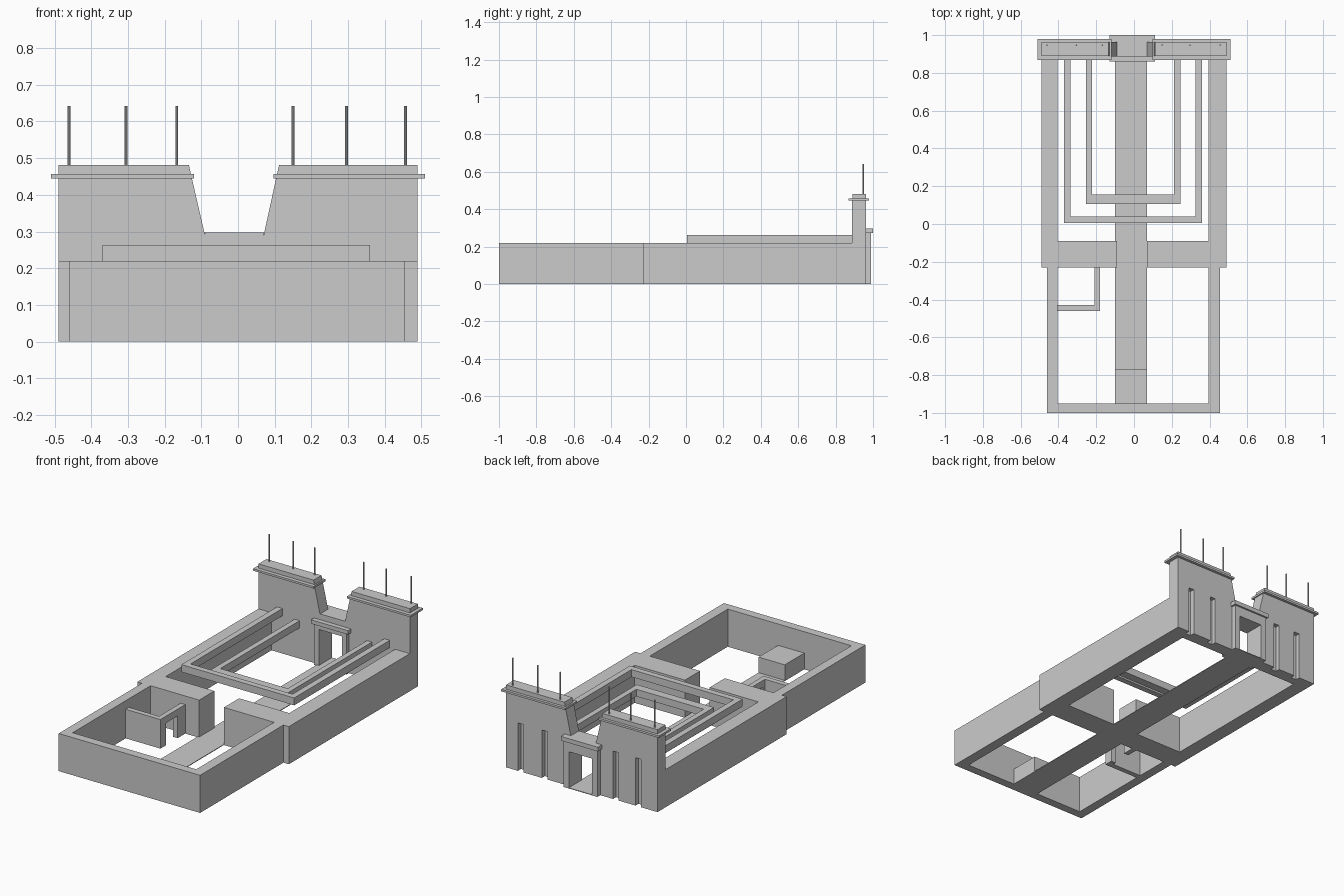
import bpy, bmesh

if "Cube" in bpy.data.objects:
    bpy.data.objects.remove(bpy.data.objects["Cube"])


def box(name, x0, x1, y0, y1, z0, z1):
    return prism(name, [(x0, z0), (x1, z0), (x1, z1), (x0, z1)], y0, y1)


def prism(name, profile, y0, y1):
    """Extrude an XZ outline along y."""
    bm = bmesh.new()
    f = bm.faces.new([bm.verts.new((x, y0, z)) for x, z in profile])
    ext = bmesh.ops.extrude_face_region(bm, geom=[f])
    verts = [g for g in ext["geom"] if isinstance(g, bmesh.types.BMVert)]
    bmesh.ops.translate(bm, verts=verts, vec=(0, y1 - y0, 0))
    bmesh.ops.recalc_face_normals(bm, faces=bm.faces)
    me = bpy.data.meshes.new(name)
    bm.to_mesh(me)
    bm.free()
    ob = bpy.data.objects.new(name, me)
    bpy.context.collection.objects.link(ob)
    return ob


def cut(target, cutter):
    cutter.hide_render = True
    cutter.hide_viewport = False
    cutter.display_type = 'WIRE'
    m = target.modifiers.new("cut", 'BOOLEAN')
    m.object = cutter
    m.solver = 'EXACT'
    bpy.context.view_layer.objects.active = target
    bpy.ops.object.modifier_apply(modifier=m.name)
    bpy.data.objects.remove(cutter, do_unlink=True)


def portal(name, x0, x1, y0, y1, top, jamb, door_top):
    """Door frame: two jambs and a lintel in one outline."""
    a, b = x0 + jamb, x1 - jamb
    return prism(name, [(x0, 0), (a, 0), (a, door_top), (b, door_top),
                        (b, 0), (x1, 0), (x1, top), (x0, top)], y0, y1)


H = 0.22

# Central path and altar block
box("path", -0.10, 0.07, -1.0, 0.99, 0, 0.004)
box("altar", -0.10, 0.07, -0.95, -0.77, 0, 0.095)

# Enclosure walls
box("court_wall_left", -0.49, -0.405, -0.23, 0.89, 0, H)
box("court_wall_right", 0.395, 0.49, -0.23, 0.89, 0, H)
box("sanctuary_wall_left", -0.46, -0.405, -1.0, -0.23, 0, H)
box("sanctuary_wall_right", 0.395, 0.455, -1.0, -0.23, 0, H)
box("front_wall", -0.405, 0.395, -1.0, -0.95, 0, H)
box("cross_wall_left", -0.405, -0.09, -0.23, -0.09, 0, H)
box("cross_wall_right", 0.07, 0.395, -0.23, -0.09, 0, H)

# Small side chamber with a doorway
box("chamber_front_wall", -0.405, -0.18, -0.46, -0.43, 0, 0.17)
side = box("chamber_side_wall", -0.21, -0.18, -0.43, -0.23, 0, 0.17)
cut(side, box("chamber_door_cutter", -0.25, -0.15, -0.41, -0.30, -0.1, 0.13))

# Colonnade beams, two stepped U shapes
for name, x0, x1, y0, w, d, z0, z1 in (
        ("outer_beam", -0.37, 0.36, 0.005, 0.035, 0.035, 0.22, 0.263),
        ("inner_beam", -0.255, 0.245, 0.105, 0.032, 0.05, 0.18, 0.222)):
    box(name + "_front", x0, x1, y0, y0 + d, z0, z1)
    box(name + "_left", x0, x0 + w, y0 + d, 0.89, z0, z1)
    box(name + "_right", x1 - w, x1, y0 + d, 0.89, z0, z1)

# Pylon gateway body with notch, door and flag niches
pylon = prism("pylon", [
    (-0.49, 0), (-0.085, 0), (-0.085, 0.215), (0.065, 0.215), (0.065, 0),
    (0.49, 0), (0.49, 0.45), (0.105, 0.45), (0.07, 0.29),
    (-0.09, 0.29), (-0.127, 0.45), (-0.49, 0.45)], 0.888, 0.963)
for x in (-0.365, -0.22, 0.24, 0.395):
    cut(pylon, box("niche_cutter", x - 0.018, x + 0.018, 0.935, 1.1, -0.1, 0.28))

# Tower ledges and caps
box("ledge_left", -0.51, -0.12, 0.868, 0.979, 0.445, 0.457)
box("ledge_right", 0.097, 0.51, 0.868, 0.979, 0.445, 0.457)
prism("cap_left", [(-0.49, 0.45), (-0.127, 0.45), (-0.134, 0.482), (-0.49, 0.482)],
      0.89, 0.963)
prism("cap_right", [(0.105, 0.45), (0.49, 0.45), (0.49, 0.482), (0.112, 0.482)],
      0.89, 0.963)

# Gate frames, outside and inside, with cornices
portal("gate_outer", -0.12, 0.10, 0.963, 0.99, 0.275, 0.035, 0.215)
box("gate_cornice_outer", -0.13, 0.11, 0.963, 1.0, 0.272, 0.297)
box("gate_cornice_top", -0.09, 0.07, 0.888, 0.965, 0.288, 0.297)
portal("gate_inner", -0.115, 0.095, 0.868, 0.888, 0.245, 0.03, 0.215)
box("gate_cornice_inner", -0.13, 0.11, 0.86, 0.888, 0.24, 0.263)

# Flag poles
for i, x in enumerate((-0.461, -0.305, -0.167, 0.15, 0.296, 0.457)):
    bpy.ops.mesh.primitive_cylinder_add(vertices=10, radius=0.004, depth=0.162,
                                        location=(x, 0.947, 0.561))
    bpy.context.object.name = f"flag_pole_{i + 1}"
